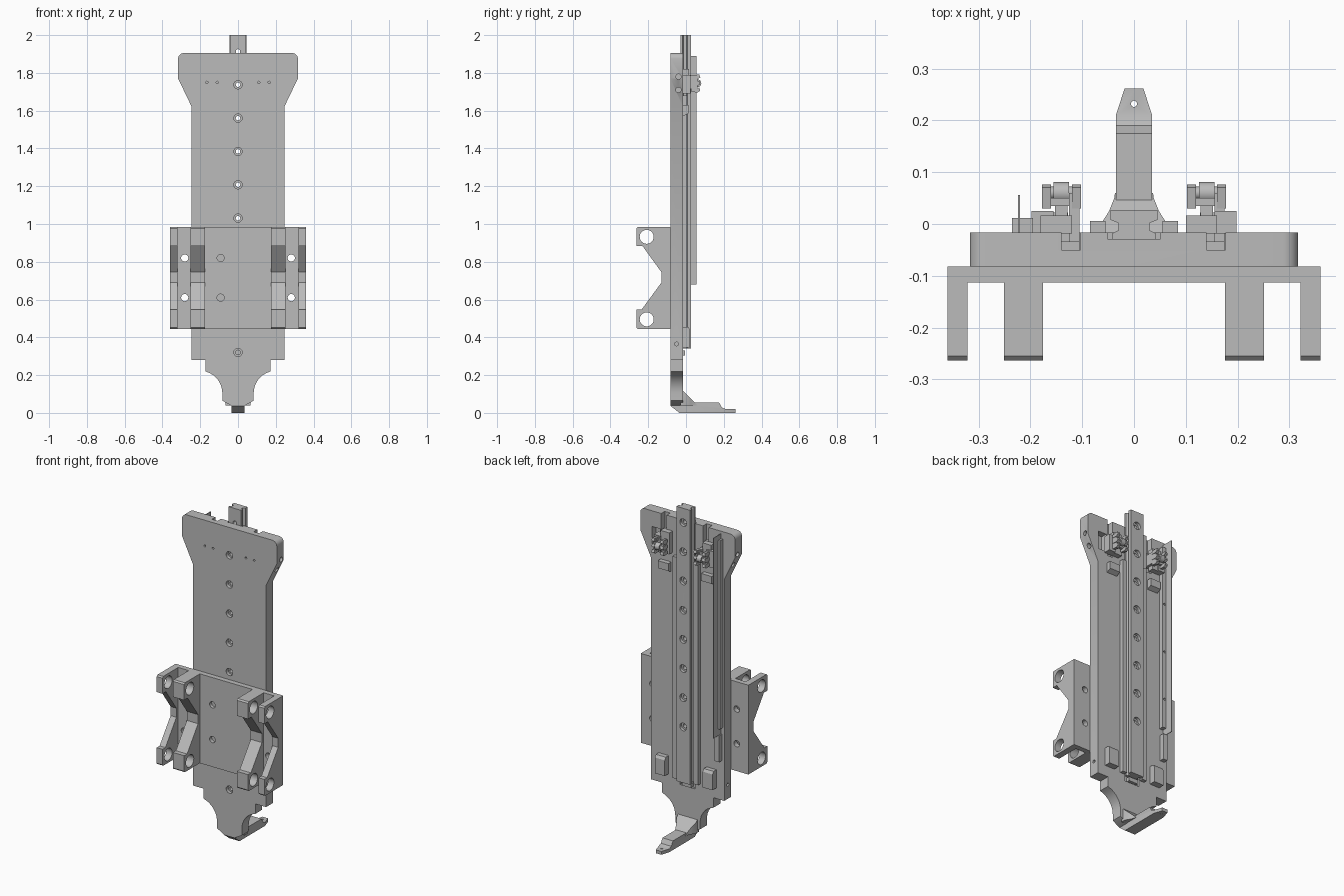
import bpy, bmesh, math
from mathutils import Vector, Matrix

if bpy.data.objects.get("Cube"):
    bpy.data.objects.remove(bpy.data.objects["Cube"])

grey = bpy.data.materials.new("machined grey")
grey.use_nodes = True
grey.diffuse_color = (0.5, 0.5, 0.5, 1)
grey.node_tree.nodes["Principled BSDF"].inputs["Base Color"].default_value = (0.5, 0.5, 0.5, 1)


def finish(name, bm):
    bmesh.ops.recalc_face_normals(bm, faces=bm.faces)
    me = bpy.data.meshes.new(name)
    bm.to_mesh(me)
    bm.free()
    me.materials.append(grey)
    ob = bpy.data.objects.new(name, me)
    bpy.context.collection.objects.link(ob)
    return ob


def prism(name, pts, axis, a, b):
    """Extrude a 2D outline along an axis from a to b."""
    place = {"x": lambda p: (a, p[0], p[1]),
             "y": lambda p: (p[0], a, p[1]),
             "z": lambda p: (p[0], p[1], a)}[axis]
    bm = bmesh.new()
    face = bm.faces.new([bm.verts.new(place(p)) for p in pts])
    ext = bmesh.ops.extrude_face_region(bm, geom=[face])
    move = Vector([b - a if axis == k else 0 for k in "xyz"])
    bmesh.ops.translate(bm, vec=move, verts=[v for v in ext["geom"] if isinstance(v, bmesh.types.BMVert)])
    return finish(name, bm)


def box(name, x0, x1, y0, y1, z0, z1):
    return prism(name, [(x0, y0), (x1, y0), (x1, y1), (x0, y1)], "z", z0, z1)


def rod(name, axis, centre, r, length, sides=24):
    bm = bmesh.new()
    bmesh.ops.create_cone(bm, cap_ends=True, segments=sides, radius1=r, radius2=r, depth=length)
    turn = {"x": Matrix.Rotation(math.pi / 2, 4, "Y"),
            "y": Matrix.Rotation(math.pi / 2, 4, "X"), "z": Matrix()}[axis]
    bmesh.ops.transform(bm, matrix=Matrix.Translation(centre) @ turn, verts=bm.verts)
    return finish(name, bm)


def combine(target, tools, operation="DIFFERENCE"):
    for t in tools:
        m = target.modifiers.new("cut", "BOOLEAN")
        m.operation, m.solver, m.object = operation, "EXACT", t
    deps = bpy.context.evaluated_depsgraph_get()
    me = bpy.data.meshes.new_from_object(target.evaluated_get(deps))
    target.modifiers.clear()
    target.data = me
    for t in tools:
        bpy.data.objects.remove(t)
    return target


def mirrored(half):
    return half + [(-x, y) for x, y in reversed(half)]


def arc(cx, cy, r, a0, a1, n=8):
    steps = [math.radians(a0 + (a1 - a0) * i / n) for i in range(n + 1)]
    return [(cx + r * math.cos(t), cy + r * math.sin(t)) for t in steps]


pitch = 0.1765
hole_z = [1.737 - pitch * i for i in range(7)]

# Main plate with flared head and scooped lower end
half = (arc(0.287, 1.875, 0.03, 90, 0) + [(0.317, 1.77), (0.245, 1.62), (0.245, 0.28),
        (0.173, 0.28), (0.173, 0.22)] + arc(0.2, 0.105, 0.117, 110, 180)
        + [(0.083, 0.065), (0.033, 0.037)])
plate = prism("main_plate", mirrored(half), "y", -0.082, -0.016)
cuts = [box("slot", -0.05, 0.05, -0.03, 0.1, 0.3, 1.95),
        box("pocket", 0.185, 0.24, -0.055, 0.1, 1.7, 1.81)]
for cx in (-0.14, 0.14):
    cuts.append(box("notch", cx, cx + 0.037, -0.05, 0.1, 1.68, 1.95))
for z in hole_z + [0.32]:
    cuts += [rod("bore", "y", (0, -0.05, z), 0.012, 0.2),
             rod("counterbore", "y", (0, -0.082, z), 0.022, 0.04)]
for x in (-0.165, -0.11, 0.11, 0.165):
    cuts.append(rod("pin_hole", "y", (x, -0.082, 1.75), 0.006, 0.04, 12))
for s in (-1, 1):
    for z in (1.71, 1.78):
        cuts.append(rod("side_hole", "x", (s * 0.3, -0.04, z), 0.014, 0.1, 16))
    cuts.append(rod("side_hole", "x", (s * 0.245, -0.05, 0.365), 0.01, 0.06, 16))
combine(plate, cuts)

# Grooved guide rail down the back
rail = prism("guide_rail", mirrored([(0.045, 0.027), (0.045, 0.008), (0.03, 0.002), (0.03, -0.012),
             (0.042, -0.018), (0.042, -0.03)]), "z", 0.34, 2.0)
cuts = []
for z in [1.737 + pitch] + hole_z:
    cuts += [rod("bore", "y", (0, 0, z), 0.012, 0.2),
             rod("counterbore", "y", (0, 0.027, z), 0.023, 0.035)]
combine(rail, cuts)
for s, side in ((-1, "right"), (1, "left")):
    xs = sorted((s * 0.055, s * 0.085))
    box("rail_border_" + side, *xs, -0.02, 0.006, 0.34, 1.68)

# Rail end stop at the bottom of the slot
box("rail_stop", -0.03, 0.03, -0.032, -0.005, 0.305, 0.33)

# Front mounting bracket: base plate and two pairs of waisted fins
base = box("bracket_plate", -0.36, 0.36, -0.113, -0.082, 0.445, 0.985)
cuts = [rod("hole", "y", (x, -0.1, z), 0.019, 0.2) for x in (-0.282, 0.282) for z in (0.61, 0.82)]
cuts += [rod("blind", "y", (-0.092, -0.113, z), 0.019, 0.04) for z in (0.61, 0.82)]
combine(base, cuts)
fin = [(-0.112, 0.985), (-0.255, 0.985), (-0.263, 0.977), (-0.263, 0.883), (-0.23, 0.883),
       (-0.13, 0.745), (-0.13, 0.69), (-0.235, 0.547), (-0.263, 0.547), (-0.263, 0.453),
       (-0.255, 0.445), (-0.112, 0.445)]
for s, side in ((-1, "right"), (1, "left")):
    for label, a, b in (("inner", 0.176, 0.251), ("outer", 0.321, 0.36)):
        f = prism(f"bracket_fin_{label}_{side}", fin, "x", s * a, s * b)
        combine(f, [rod("bore", "x", (s * 0.27, -0.208, z), 0.037, 0.4, 32) for z in (0.495, 0.932)])

# Foot with tapered toe and a flared gusset joining it to the plate
foot = prism("foot", [(-0.082, 0.037), (-0.035, 0), (0.262, 0), (0.262, 0.02), (0.21, 0.02),
             (0.19, 0.028), (0.175, 0.055), (-0.082, 0.055)], "x", -0.1, 0.1)
outline = prism("outline", mirrored([(0.035, -0.1), (0.035, 0.21), (0.018, 0.262)]), "z", -0.1, 0.2)
combine(foot, [outline], "INTERSECT")
combine(foot, [rod("toe_hole", "z", (0, 0.232, 0), 0.006, 0.1, 16)])
gusset = prism("foot_gusset", [(-0.03, 0.04), (-0.03, 0.118), (-0.016, 0.118), (0.045, 0.057),
               (0.06, 0.04)], "x", -0.1, 0.1)
flare = prism("flare", mirrored([(0.066, -0.04), (0.064, 0.0), (0.048, 0.025), (0.038, 0.05),
              (0.035, 0.075)]), "z", 0, 0.2)
combine(gusset, [flare], "INTERSECT")

# Side strip with thin scale blade
strip = box("scale_strip", -0.235, -0.195, -0.018, 0.012, 0.72, 1.86)
combine(strip, [rod("hole", "y", (-0.209, 0.012, z), 0.007, 0.03, 12) for z in (0.9, 1.2, 1.5, 1.75)])
box("scale_blade", -0.224, -0.22, -0.018, 0.056, 0.68, 1.89)
box("strip_block", -0.23, -0.2, -0.018, 0.012, 0.52, 0.68)

# Stop blocks and spring clips, one set each side of the rail
for cx, side in ((-0.14, "right"), (0.14, "left")):
    s = 1 if cx > 0 else -1
    mid = s * 0.16
    prism("lower_stop_" + side, [(-0.018, 0.345), (0.022, 0.345), (0.022, 0.44), (0.012, 0.455),
          (-0.018, 0.455)], "x", mid - 0.033, mid + 0.033)
    mid = s * 0.145
    prism("upper_stop_" + side, [(-0.018, 1.57), (0.012, 1.585), (0.012, 1.63), (-0.018, 1.63)],
          "x", mid - 0.035, mid + 0.035)
    box("clip_base_" + side, cx - 0.04, cx + 0.02, -0.018, 0.016, 1.69, 1.82)
    box("clip_step_" + side, *sorted((s * 0.155, s * 0.198)), -0.018, 0.025, 1.69, 1.79)
    box("clip_foot_" + side, cx, cx + 0.035, -0.05, -0.034, 1.69, 1.81)
    box("clip_wall_" + side, cx + 0.015, cx + 0.035, -0.04, 0.06, 1.715, 1.785)
    rod("clip_pin_" + side, "x", (cx, 0.06, 1.745), 0.012, 0.07, 16)
    rod("clip_roller_" + side, "x", (cx, 0.06, 1.745), 0.021, 0.03, 20)
    for k, dx in enumerate((-0.029, 0.029)):
        for z in (1.7, 1.735, 1.77):
            prism(f"clip_jaw_{side}", [(0.03, z), (0.06, z - 0.004), (0.076, z + 0.006),
                  (0.07, z + 0.022), (0.03, z + 0.016)], "x", cx + dx - 0.009, cx + dx + 0.009)
    box("clip_bridge_" + side, cx - 0.038, cx + 0.035, 0.035, 0.05, 1.715, 1.775)
    box("clip_post_" + side, cx - 0.012, cx + 0.012, 0.01, 0.045, 1.725, 1.765)

# Smooth round surfaces, keep machined edges sharp
bpy.ops.object.select_all(action="DESELECT")
for ob in bpy.context.collection.objects:
    if ob.type == "MESH":
        ob.select_set(True)
        bpy.context.view_layer.objects.active = ob
bpy.ops.object.shade_smooth_by_angle(angle=math.radians(30))
